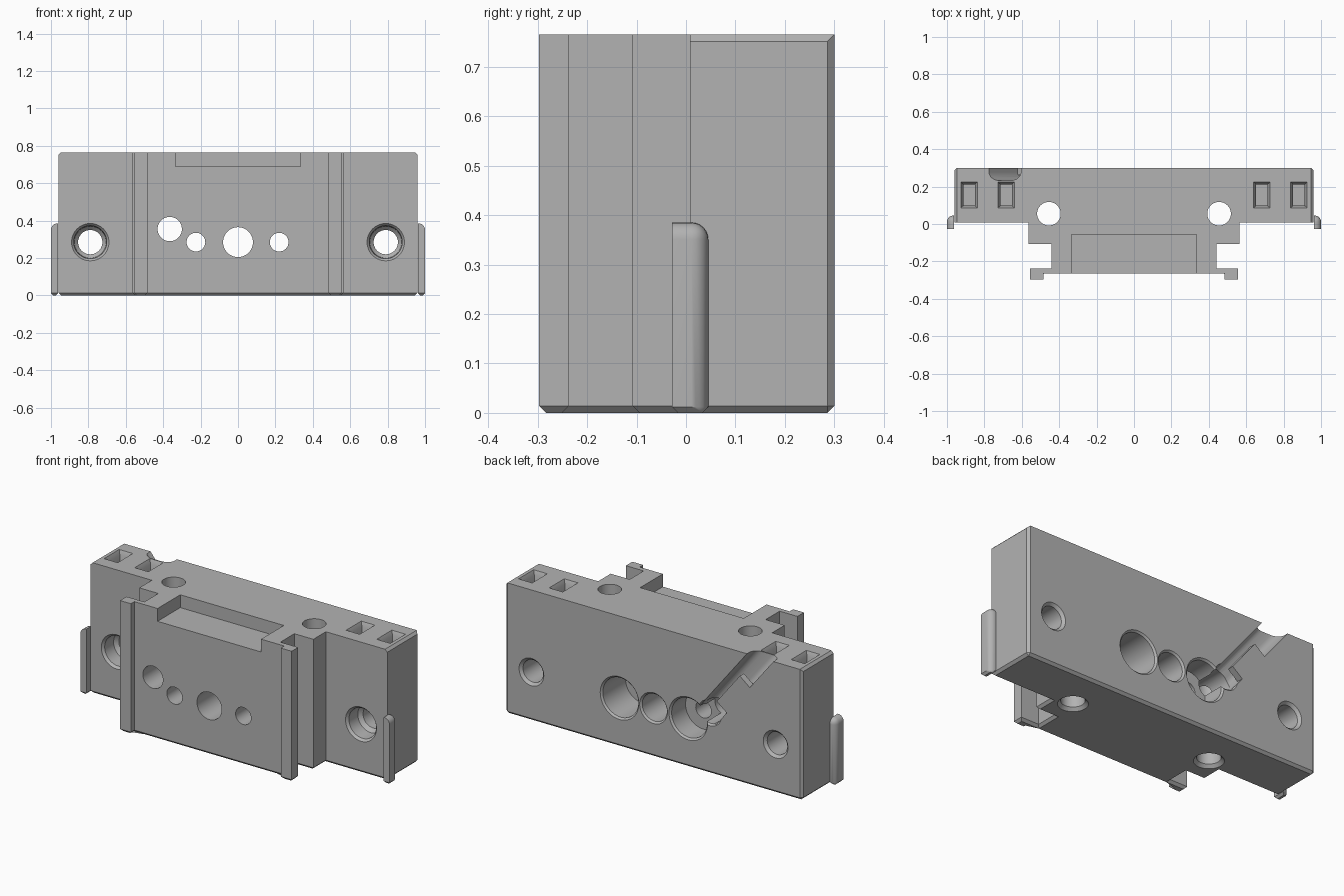
import bpy, bmesh
from math import pi
from mathutils import Matrix, Vector

if "Cube" in bpy.data.objects:
    bpy.data.objects.remove(bpy.data.objects["Cube"], do_unlink=True)

GREY = (0.45, 0.45, 0.45, 1)
mat = bpy.data.materials.new("plain grey")
mat.use_nodes = True
mat.diffuse_color = GREY
mat.node_tree.nodes["Principled BSDF"].inputs["Base Color"].default_value = GREY

TOP, BACK, FRONT = 0.765, 0.30, -0.265
END = 0.96
Y_AXIS = Matrix.Rotation(-pi / 2, 4, 'X')


def finish(name, bm, matrix=Matrix()):
    bm.transform(matrix)
    bmesh.ops.recalc_face_normals(bm, faces=bm.faces)
    me = bpy.data.meshes.new(name)
    bm.to_mesh(me)
    bm.free()
    me.materials.append(mat)
    ob = bpy.data.objects.new(name, me)
    bpy.context.collection.objects.link(ob)
    return ob


def prism(points, low, high):
    bm = bmesh.new()
    face = bm.faces.new([bm.verts.new((x, y, low)) for x, y in points])
    new = bmesh.ops.extrude_face_region(bm, geom=[face])["geom"]
    bmesh.ops.translate(bm, vec=(0, 0, high - low),
                        verts=[v for v in new if isinstance(v, bmesh.types.BMVert)])
    return bm


def rect(x0, x1, y0, y1):
    return [(x0, y0), (x1, y0), (x1, y1), (x0, y1)]


def lathe(profile, steps=48):
    # profile is (radius, height), closed onto the axis at both ends
    pts = [(0, profile[0][1])] + profile + [(0, profile[-1][1])]
    bm = bmesh.new()
    vs = [bm.verts.new((r, 0, h)) for r, h in pts]
    es = [bm.edges.new(pair) for pair in zip(vs, vs[1:])]
    bmesh.ops.spin(bm, geom=vs + es, cent=(0, 0, 0), axis=(0, 0, 1),
                   angle=2 * pi, steps=steps)
    bmesh.ops.remove_doubles(bm, verts=bm.verts, dist=1e-5)
    return bm


def bevel(bm, test, size, segments=1):
    edges = [e for e in bm.edges if test(e.verts[0].co, e.verts[1].co)]
    bmesh.ops.bevel(bm, geom=edges, offset=size, segments=segments,
                    profile=0.5, affect='EDGES')


def cut(target, bm, matrix=Matrix()):
    cutter = finish("cutter", bm, matrix)
    cutter.hide_render = True
    mod = target.modifiers.new("cut", 'BOOLEAN')
    mod.operation, mod.solver, mod.object = 'DIFFERENCE', 'EXACT', cutter
    bpy.context.view_layer.objects.active = target
    bpy.ops.object.modifier_apply(modifier=mod.name)
    bpy.data.objects.remove(cutter, do_unlink=True)


def smooth(ob):
    bpy.ops.object.select_all(action='DESELECT')
    ob.select_set(True)
    bpy.context.view_layer.objects.active = ob
    bpy.ops.object.shade_smooth_by_angle(angle=pi / 6)


# Housing: stepped plan profile with rails at the front
half = [(0.485, FRONT), (0.485, -0.297), (0.555, -0.297), (0.555, -0.237),
        (0.44, -0.237), (0.44, -0.108), (0.563, -0.108), (0.563, 0.008),
        (END, 0.008), (END, BACK)]
bm = prism(half + [(-x, y) for x, y in reversed(half)], 0, TOP)


def chamfered(a, b):
    at_bottom = max(a.z, b.z) < 0.001
    at_end = min(abs(a.x), abs(b.x)) > END - 0.001 and a.x * b.x > 0
    at_top = min(a.z, b.z) > TOP - 0.001
    at_back = min(a.y, b.y) > BACK - 0.001
    return at_bottom or (at_end and (at_top or at_back))


bevel(bm, chamfered, 0.014)
housing = finish("housing", bm)

# Front top recess
cut(housing, prism(rect(-0.335, 0.335, -0.4, -0.055), 0.69, 1))

# Mounting holes, vertical pin holes and tapered top pockets on both ends
for s in (-1, 1):
    cut(housing, lathe([(0.10, -0.1), (0.10, 0.008), (0.088, 0.022), (0.085, 0.1),
                        (0.065, 0.12), (0.065, 0.285), (0.08, BACK), (0.08, 0.4)]),
        Matrix.Translation((s * 0.79, 0, 0.285)) @ Y_AXIS)
    cut(housing, lathe([(0.08, -0.1), (0.08, 0), (0.063, 0.018), (0.063, 1)]),
        Matrix.Translation((s * 0.455, 0.055, 0)))
    for x in (0.684, 0.882):
        bm = prism(rect(-0.044, 0.044, -0.07, 0.07), TOP - 0.025, TOP)
        for v in bm.verts:
            if v.co.z < TOP - 0.01:
                v.co.x *= 0.7
                v.co.y *= 0.82
        low = [f for f in bm.faces if all(v.co.z < TOP - 0.01 for v in f.verts)]
        new = bmesh.ops.extrude_face_region(bm, geom=low)["geom"]
        bmesh.ops.translate(bm, vec=(0, 0, -0.14),
                            verts=[v for v in new if isinstance(v, bmesh.types.BMVert)])
        bmesh.ops.delete(bm, geom=low, context='FACES_ONLY')
        cut(housing, bm, Matrix.Translation((s * x, 0.155, 0)))

# Stepped bores through the middle: x, z, front radius, back radius, seat depth
for x, z, r, back_r, seat in [(0.22, 0.285, 0.05, 0.115, 0.08),
                              (0, 0.285, 0.08, 0.08, 0.2),
                              (-0.225, 0.285, 0.05, 0.115, 0.16),
                              (-0.365, 0.355, 0.065, 0.065, 0.2)]:
    cut(housing, lathe([(r, -0.5), (r, seat), (back_r, seat + 0.001), (back_r, 0.29),
                        (back_r + 0.01, BACK), (back_r + 0.01, 0.4)]),
        Matrix.Translation((x, 0, z)) @ Y_AXIS)

# Diagonal cable groove with rounded floor, running from the side bore to the top
along = Vector((-0.325, 0, 0.41)).normalized()
across = Vector((along.z, 0, -along.x))
frame = Matrix((across, Vector((0, 1, 0)), along)).transposed().to_4x4()
frame.translation = (-0.365, 0, 0.355)
bm = prism(rect(-0.067, 0.067, 0.232, 0.4), -0.03, 0.8)
bevel(bm, lambda a, b: max(a.y, b.y) < 0.24 and abs(a.x - b.x) < 0.001, 0.045, 6)
cut(housing, bm, frame)
smooth(housing)

# Tab that holds the cable in the groove
finish("cable_tab", prism(rect(-0.069, 0.015, 0.262, BACK), 0.09, 0.33), frame)

# Rounded side clips
for s, side in ((1, "left"), (-1, "right")):
    bm = prism(rect(0.962, 1, -0.028, 0.045), 0, 0.385)
    bevel(bm, lambda a, b: max(a.z, b.z) < 0.001, 0.012)
    bevel(bm, lambda a, b: (min(a.x, b.x) > 0.999 and min(a.z, b.z) > 0.384)
          or (min(a.y, b.y) > 0.044 and min(a.z, b.z) > 0.384)
          or (min(a.x, b.x) > 0.999 and min(a.y, b.y) > 0.044), 0.034, 6)
    smooth(finish(side + "_clip", bm, Matrix.Diagonal((s, 1, 1, 1))))
